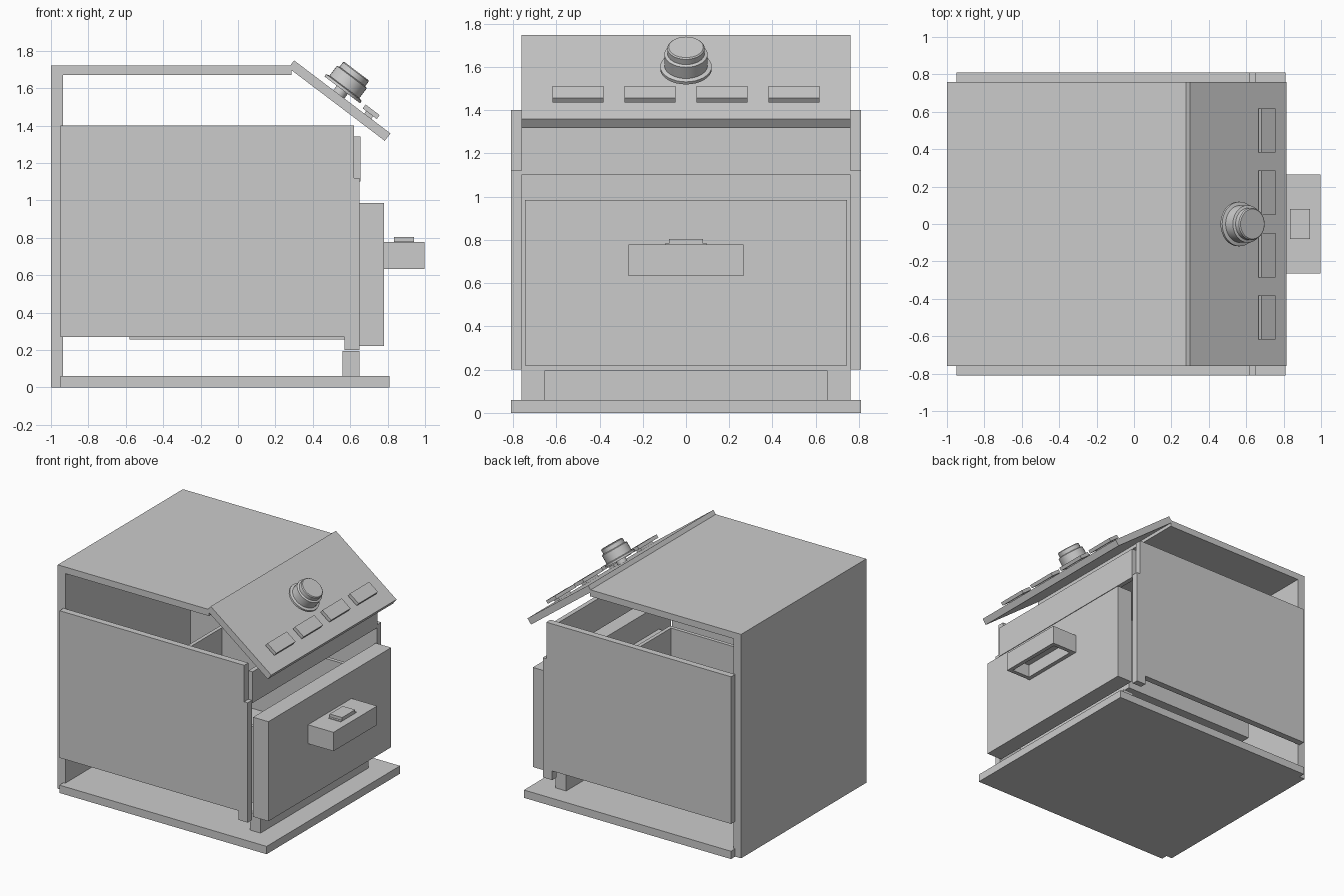
import bpy, bmesh, math
from mathutils import Matrix, Vector

if "Cube" in bpy.data.objects:
    bpy.data.objects.remove(bpy.data.objects["Cube"])

# local frame of the tilted control panel: x down the slope, y across, z outward
ANG = math.atan2(0.39, 0.515)
PANEL = Matrix.Translation((0.30, 0, 1.748)) @ Matrix.Rotation(ANG, 4, 'Y')


def finish(bm, name, mat=None):
    bmesh.ops.recalc_face_normals(bm, faces=bm.faces)
    me = bpy.data.meshes.new(name)
    bm.to_mesh(me)
    bm.free()
    ob = bpy.data.objects.new(name, me)
    bpy.context.collection.objects.link(ob)
    if mat:
        ob.matrix_world = mat
    return ob


def cube(x, y, z):
    bm = bmesh.new()
    bmesh.ops.create_cube(bm, size=1)
    for v in bm.verts:
        v.co = Vector([(r[0] + r[1]) / 2 + c * (r[1] - r[0]) for r, c in zip((x, y, z), v.co)])
    return bm


def box(name, x, y, z, mat=None):
    return finish(cube(x, y, z), name, mat)


def hollow(name, x, y, z, wall, depth, up):
    """Box opened at its top (up=1) or bottom (up=-1)."""
    bm = cube(x, y, z)
    bm.normal_update()
    face = next(f for f in bm.faces if f.normal.z * up > 0.9)
    bmesh.ops.inset_region(bm, faces=[face], thickness=wall)
    pit = bmesh.ops.extrude_face_region(bm, geom=[face])
    verts = [g for g in pit['geom'] if isinstance(g, bmesh.types.BMVert)]
    bmesh.ops.translate(bm, verts=verts, vec=(0, 0, -up * depth))
    if face.is_valid:
        bmesh.ops.delete(bm, geom=[face], context='FACES_ONLY')
    return finish(bm, name)


def plate(name, pts, y0, y1):
    """Extrude an (x, z) outline along y."""
    bm = bmesh.new()
    f = bm.faces.new([bm.verts.new((px, y0, pz)) for px, pz in pts])
    r = bmesh.ops.extrude_face_region(bm, geom=[f])
    verts = [g for g in r['geom'] if isinstance(g, bmesh.types.BMVert)]
    bmesh.ops.translate(bm, verts=verts, vec=(0, y1 - y0, 0))
    return finish(bm, name)


def lathe(name, prof, mat):
    bm = bmesh.new()
    vs = [bm.verts.new((r, 0, z)) for r, z in prof]
    es = [bm.edges.new(p) for p in zip(vs, vs[1:])]
    bmesh.ops.spin(bm, geom=vs + es, cent=(0, 0, 0), axis=(0, 0, 1),
                   angle=2 * math.pi, steps=32)
    bmesh.ops.remove_doubles(bm, verts=bm.verts, dist=1e-4)
    ob = finish(bm, name, mat)
    bpy.context.view_layer.objects.active = ob
    ob.select_set(True)
    bpy.ops.object.shade_smooth_by_angle(angle=math.radians(30))
    ob.select_set(False)
    return ob


# housing shells
W = (-0.76, 0.76)
box("base_plate", (-0.95, 0.81), (-0.81, 0.81), (0, 0.06))
plate("back_and_top_cover", [(-1, 0), (-0.935, 0), (-0.935, 1.67), (0.285, 1.67),
                             (0.285, 1.72), (-1, 1.72)], *W)
side = [(-0.95, 0.27), (0.57, 0.27), (0.57, 0.2), (0.65, 0.2),
        (0.65, 1.12), (0.62, 1.12), (0.62, 1.4), (-0.95, 1.4)]
plate("side_panel_front", side, -0.81, -0.76)
plate("side_panel_rear", side, 0.76, 0.81)
box("upper_front_strip", (0.62, 0.655), W, (1.10, 1.34))
box("front_support", (0.56, 0.65), (-0.655, 0.655), (0.06, 0.195))

# drawer with pan, handle and release button
box("drawer_front", (0.65, 0.78), (-0.745, 0.745), (0.22, 0.985))
hollow("drawer_pan", (-0.58, 0.57), (-0.62, 0.62), (0.255, 0.84), 0.04, 0.55, 1)
box("pan_connector", (0.57, 0.65), (-0.6, 0.6), (0.3, 0.8))
hollow("drawer_handle", (0.78, 0.997), (-0.265, 0.265), (0.633, 0.778), 0.045, 0.10, -1)
box("release_button_base", (0.835, 0.94), (-0.096, 0.096), (0.77, 0.783))
box("release_button", (0.835, 0.94), (-0.079, 0.079), (0.775, 0.805))

# tilted control panel with keys and knob
box("control_panel", (0, 0.646), W, (-0.05, 0), PANEL)
for i, cy in enumerate((-0.5, -0.167, 0.167, 0.5)):
    box(f"key_{i + 1}", (0.447, 0.541), (cy - 0.118, cy + 0.118), (0.017, 0.043), PANEL)
    box(f"key_stem_{i + 1}", (0.47, 0.518), (cy - 0.07, cy + 0.07), (-0.005, 0.02), PANEL)
lathe("control_knob", [(0, -0.005), (0.037, -0.005), (0.037, 0.03), (0.119, 0.03),
                       (0.119, 0.045), (0.1, 0.05), (0.1, 0.115), (0.086, 0.12),
                       (0.086, 0.15), (0.08, 0.156), (0, 0.156)],
      PANEL @ Matrix.Translation((0.30, 0, 0)))
